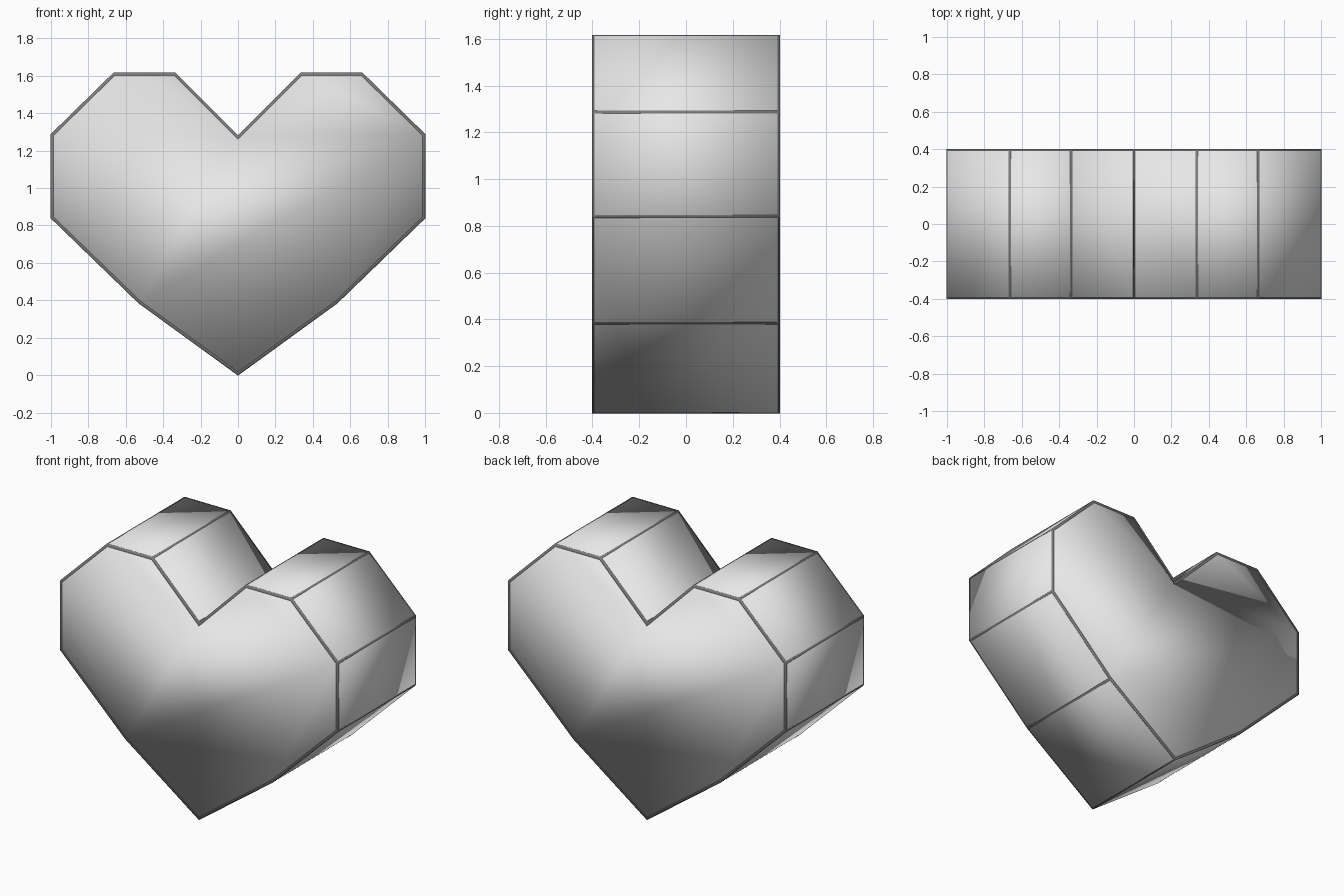
import bpy, bmesh

if "Cube" in bpy.data.objects:
    bpy.data.objects.remove(bpy.data.objects["Cube"])

# Right half of the heart outline (x, z), from the bottom tip to the notch
half = [(0, 0), (0.53, 0.385), (1, 0.84), (1, 1.287),
        (0.665, 1.615), (0.335, 1.615), (0, 1.28)]
outline = half + [(-x, z) for x, z in reversed(half[1:-1])]
DEPTH = 0.8


def heart_solid():
    """Front profile pushed back to full depth."""
    bm = bmesh.new()
    front = bm.faces.new([bm.verts.new((x, -DEPTH / 2, z)) for x, z in outline])
    ext = bmesh.ops.extrude_face_region(bm, geom=[front], use_keep_orig=True)
    back = [v for v in ext["geom"] if isinstance(v, bmesh.types.BMVert)]
    bmesh.ops.translate(bm, verts=back, vec=(0, DEPTH, 0))
    bmesh.ops.recalc_face_normals(bm, faces=bm.faces)
    return bm


def finish(bm, name, colour_name, value):
    for f in bm.faces:
        f.smooth = True
    mesh = bpy.data.meshes.new(name)
    bm.to_mesh(mesh)
    bm.free()
    mat = bpy.data.materials.new(colour_name)
    mat.diffuse_color = (value, value, value, 1)
    mat.use_nodes = True
    mat.node_tree.nodes["Principled BSDF"].inputs["Base Color"].default_value = mat.diffuse_color
    mesh.materials.append(mat)
    bpy.context.collection.objects.link(bpy.data.objects.new(name, mesh))


# Heart body, softly shaded all over
finish(heart_solid(), "heart", "light grey", 0.8)

# Thin dark trim along every edge, lying just above the body
bm = heart_solid()
bm.normal_update()
for v in bm.verts:
    v.co += v.normal * 0.003
caps = [f for f in bm.faces if abs(f.normal.y) > 0.9]
sides = [f for f in bm.faces if abs(f.normal.y) <= 0.9]
for faces, width in ((caps, 0.016), (sides, 0.008)):
    bmesh.ops.inset_individual(bm, faces=faces, thickness=width,
                               use_even_offset=True)
bmesh.ops.delete(bm, geom=caps + sides, context='FACES')
finish(bm, "edge_trim", "dark grey", 0.2)
